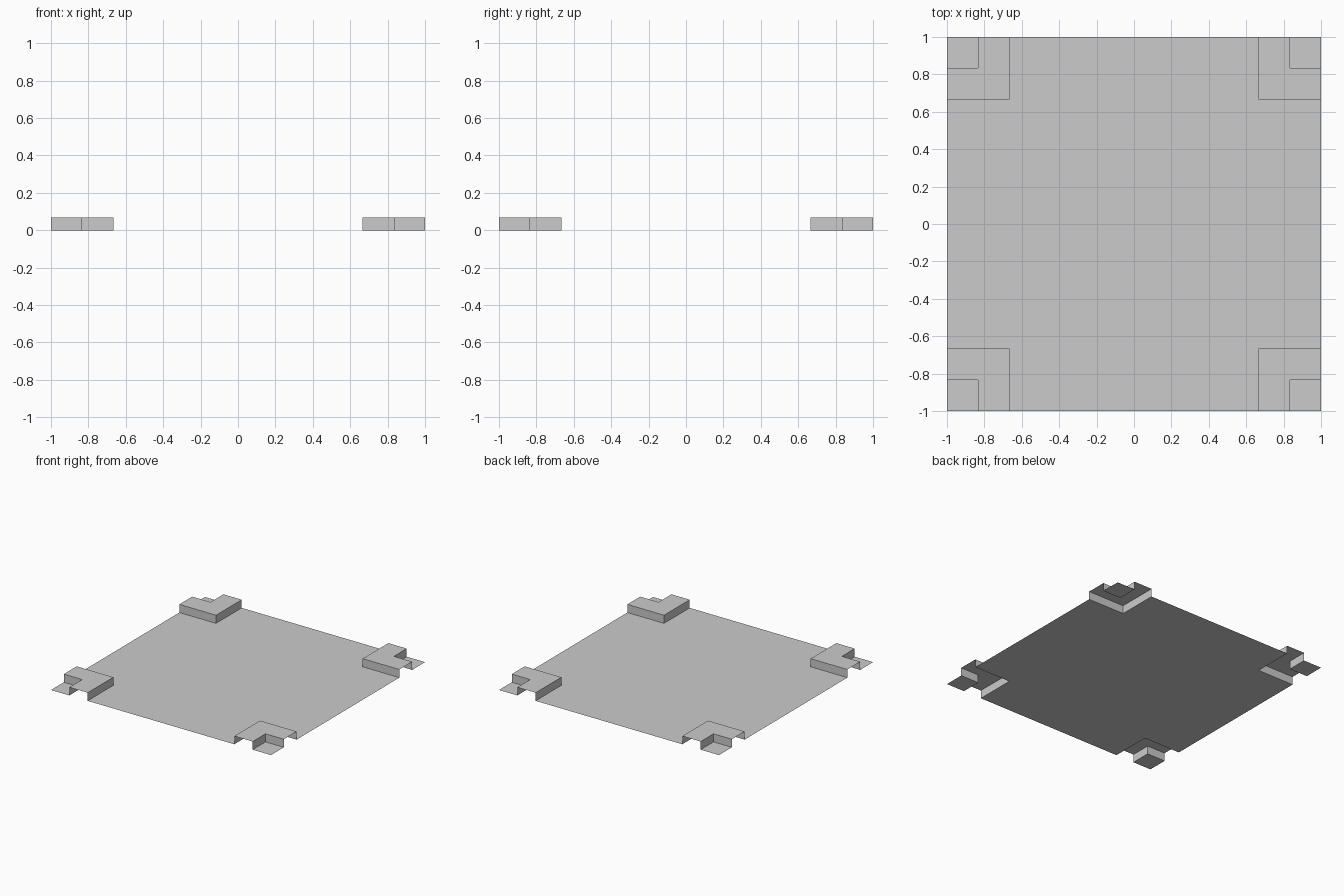
import bpy
import bmesh

if "Cube" in bpy.data.objects:
    bpy.data.objects.remove(bpy.data.objects["Cube"])

EDGE, OUTER, INNER, H = 1.0, 0.6667, 0.8333, 0.067


def mirrored_sheet(name, polygons):
    """Open sheet built from one quarter, mirrored across x and y."""
    bm = bmesh.new()
    for poly in polygons:
        bm.faces.new([bm.verts.new(p) for p in poly])
    bmesh.ops.remove_doubles(bm, verts=bm.verts, dist=1e-4)
    mesh = bpy.data.meshes.new(name)
    bm.to_mesh(mesh)
    bm.free()
    obj = bpy.data.objects.new(name, mesh)
    bpy.context.collection.objects.link(obj)
    mirror = obj.modifiers.new("Mirror", 'MIRROR')
    mirror.use_axis = (True, True, False)
    return obj


def corner_profile(r, z):
    """Path turning a right angle around the corner at distance r."""
    return [(EDGE, r, z), (r, r, z), (r, EDGE, z)]


def walls(low, high):
    """Vertical quads joining two matching paths."""
    return [(low[i], low[i + 1], high[i + 1], high[i]) for i in range(len(low) - 1)]


out_low, out_high = corner_profile(OUTER, 0), corner_profile(OUTER, H)
in_low, in_high = corner_profile(INNER, 0), corner_profile(INNER, H)

# Flat floor with the four corners notched out
mirrored_sheet("floor_panel", [[(0, 0, 0), (EDGE, 0, 0)] + out_low + [(0, EDGE, 0)]])

# Raised L-shaped ledge: top, wall facing the centre, wall facing the corner
ledge_top = [in_high + out_high[::-1]]
mirrored_sheet("corner_ledge",
               ledge_top
               + walls(out_low[::-1], out_high[::-1])
               + walls(in_low, in_high))

# Low square pad at the outermost corner
mirrored_sheet("corner_pad", [[(EDGE, EDGE, 0)] + in_low[::-1]])

# Consistent upward and outward normals
for obj in bpy.data.objects:
    bm = bmesh.new()
    bm.from_mesh(obj.data)
    bm.normal_update()
    c = INNER - (INNER - OUTER) / 2
    for f in bm.faces:
        m = f.calc_center_median()
        if abs(f.normal.z) > 0.5:
            wrong = f.normal.z < 0
        else:
            side = 1 if min(m.x, m.y) > c else -1
            wrong = (f.normal.x + f.normal.y) * side < 0
        if wrong:
            f.normal_flip()
    bm.to_mesh(obj.data)
    bm.free()
